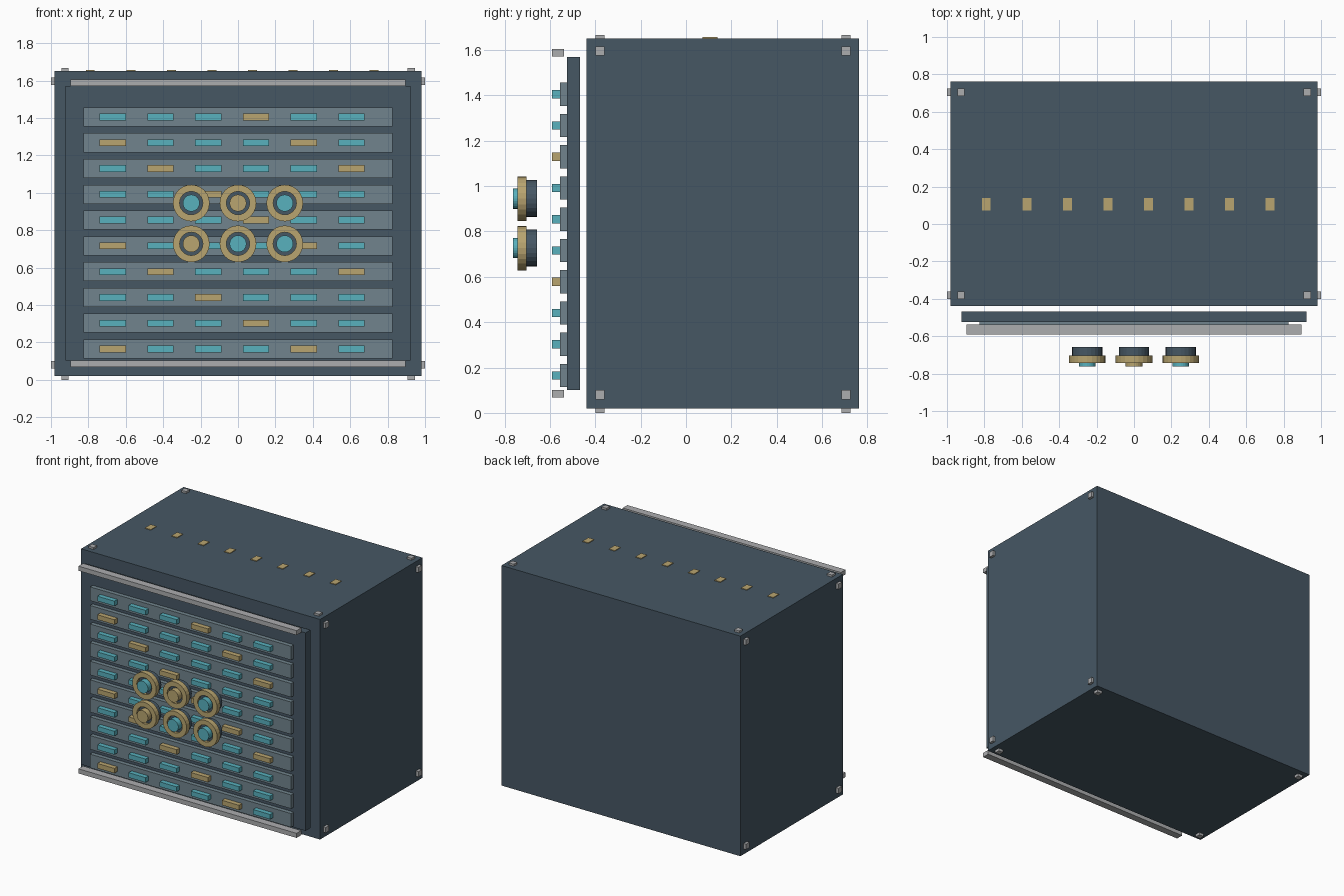
import bpy, bmesh, math
from mathutils import Vector, Matrix

if "Cube" in bpy.data.objects:
    bpy.data.objects.remove(bpy.data.objects["Cube"], do_unlink=True)


def material(name, rgb):
    linear = [((c / 255 + 0.055) / 1.055) ** 2.4 for c in rgb]
    mat = bpy.data.materials.new(name)
    mat.use_nodes = True
    mat.diffuse_color = (*linear, 1)
    mat.node_tree.nodes["Principled BSDF"].inputs["Base Color"].default_value = (*linear, 1)
    return mat


SLATE = material("slate", (70, 87, 100))
STEEL = material("blue_grey", (113, 132, 141))
TEAL = material("teal", (88, 177, 190))
GOLD = material("gold", (185, 165, 112))
SILVER = material("silver", (172, 173, 175))


def finish(name, bm, mat):
    bmesh.ops.recalc_face_normals(bm, faces=bm.faces)
    mesh = bpy.data.meshes.new(name)
    bm.to_mesh(mesh)
    bm.free()
    mesh.materials.append(mat)
    obj = bpy.data.objects.new(name, mesh)
    bpy.context.collection.objects.link(obj)
    return obj


def box(name, mat, x, y, z):
    """Box from (min, max) ranges along each axis."""
    bm = bmesh.new()
    size = Vector([r[1] - r[0] for r in (x, y, z)])
    centre = Vector([(r[0] + r[1]) / 2 for r in (x, y, z)])
    bmesh.ops.create_cube(bm, size=1, matrix=Matrix.Translation(centre) @ Matrix.Diagonal(size).to_4x4())
    return finish(name, bm, mat)


def around(c, half):
    return (c - half, c + half)


def lathe(name, mat, x, z, profile, closed=False, steps=24):
    """Turn a (radius, y) profile about the y axis through x, z."""
    bm = bmesh.new()
    verts = [bm.verts.new((x + r, y, z)) for r, y in profile]
    edges = [bm.edges.new(pair) for pair in zip(verts, verts[1:])]
    if closed:
        edges.append(bm.edges.new((verts[-1], verts[0])))
    bmesh.ops.spin(bm, geom=verts + edges, cent=(x, 0, z), axis=(0, 1, 0),
                   angle=math.tau, steps=steps, use_merge=True)
    bmesh.ops.remove_doubles(bm, verts=bm.verts, dist=0.0001)
    return finish(name, bm, mat)


# Cabinet and floating front panel
box("cabinet", SLATE, (-0.98, 0.98), (-0.438, 0.762), (0.02, 1.652))
box("front_panel", SLATE, (-0.922, 0.922), (-0.525, -0.468), (0.102, 1.57))

# Rails above and below the panel
for name, z in (("lower_rail", 0.085), ("upper_rail", 1.588)):
    box(name, SILVER, (-0.895, 0.895), (-0.592, -0.537), around(z, 0.017))

# Slats with rows of indicator lights
for row in range(10):
    z = 0.165 + row * 0.1378
    box("slat", STEEL, (-0.825, 0.825), (-0.556, -0.525), around(z, 0.051))
    for col in range(6):
        mat = GOLD if (row + col) % 4 == 0 else TEAL
        box("indicator_light", mat, around(-0.67 + col * 0.2555, 0.07),
            (-0.591, -0.556), around(z, 0.018))

# Knobs: round base, raised ring and coloured cap
for z, caps in ((0.945, (TEAL, GOLD, TEAL)), (0.727, (GOLD, TEAL, TEAL))):
    for x, cap in zip((-0.25, 0, 0.25), caps):
        lathe("knob_base", SLATE, x, z,
              [(0, -0.657), (0.081, -0.657), (0.081, -0.72), (0, -0.72)])
        lathe("knob_ring", GOLD, x, z,
              [(0.062, -0.703), (0.098, -0.703), (0.098, -0.742), (0.062, -0.742)], closed=True)
        lathe("knob_cap", cap, x, z,
              [(0, -0.715), (0.045, -0.715), (0.045, -0.763), (0, -0.763)])

# Square corner studs on the sides, top and bottom
for y in (-0.38, 0.705):
    for side in (-1, 1):
        for z in (0.08, 1.595):
            box("side_stud", SILVER, around(side * 0.98, 0.02), around(y, 0.02), around(z, 0.02))
        for name, z in (("foot_stud", 0.02), ("top_stud", 1.647)):
            box(name, SILVER, around(side * 0.925, 0.02), around(y, 0.02), around(z, 0.02))

# Row of small plates on the top
for i in range(8):
    box("top_plate", GOLD, around(-0.79 + i * 0.2167, 0.024), (0.072, 0.14), (1.65, 1.657))
